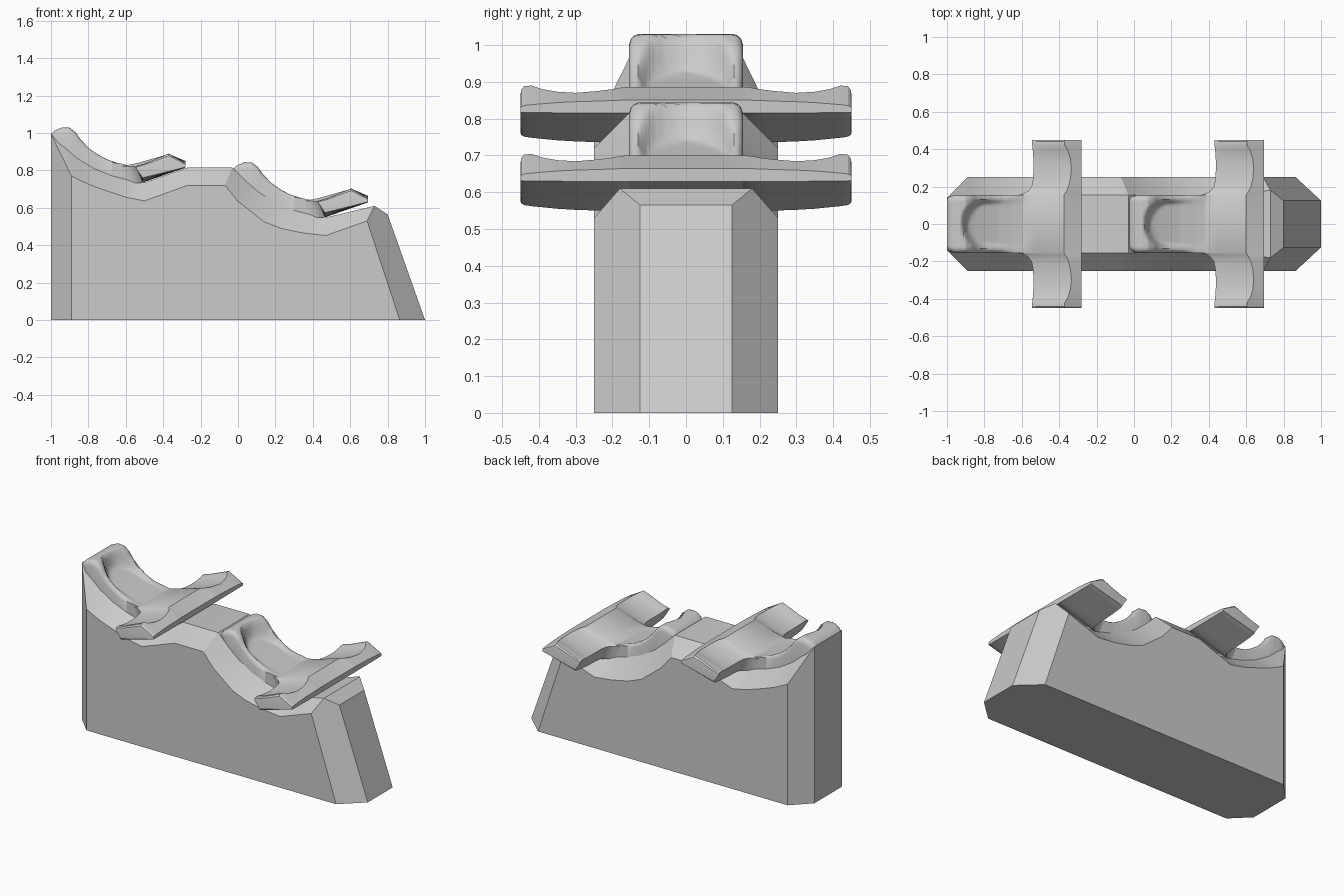
import bpy, bmesh, math

if "Cube" in bpy.data.objects:
    bpy.data.objects.remove(bpy.data.objects["Cube"])

grey = bpy.data.materials.new("grey")
grey.diffuse_color = (0.6, 0.6, 0.6, 1)
grey.use_nodes = True
grey.node_tree.nodes["Principled BSDF"].inputs["Base Color"].default_value = grey.diffuse_color


def finish(name, bm, angle):
    bmesh.ops.remove_doubles(bm, verts=bm.verts, dist=1e-5)
    bmesh.ops.recalc_face_normals(bm, faces=bm.faces)
    me = bpy.data.meshes.new(name)
    bm.to_mesh(me)
    bm.free()
    me.materials.append(grey)
    me.shade_smooth()
    me.set_sharp_from_angle(angle=math.radians(angle))
    ob = bpy.data.objects.new(name, me)
    bpy.context.collection.objects.link(ob)
    return ob


def lerp(table, x):
    for (x0, z0), (x1, z1) in zip(table, table[1:]):
        if x <= x1:
            return z0 + (z1 - z0) * max(0, (x - x0) / (x1 - x0))
    return table[-1][1]


def smooth(t):
    t = min(1, max(0, t))
    return t * t * (3 - 2 * t)


def face(bm, pts):
    bm.faces.new([bm.verts.new(p) for p in pts])


# Body: side outline, chamfer up to an inner top line, chamfered ends
OUTER = [(-.89, .77), (-.87, .76), (-.84, .745), (-.79, .722), (-.7, .69), (-.6, .657), (-.5, .637),
         (-.27, .72), (-.07, .72), (0, .635), (.06, .588), (.14, .525), (.23, .49), (.35, .465),
         (.47, .452), (.69, .53)]
INNER = [(-1, .995), (-.93, .925), (-.86, .865), (-.77, .81), (-.67, .77), (-.585, .748), (-.5, .735),
         (-.27, .815), (-.03, .815), (.045, .74), (.115, .68), (.205, .625), (.305, .585), (.39, .563),
         (.475, .55), (.73, .61)]


def build_body():
    bm = bmesh.new()
    n = len(OUTER)
    ys = [.14] + [.155] * (n - 2) + [.18]
    for s in (-1, 1):
        o = [(x, s * .25, z) for x, z in OUTER]
        i = [(x, s * y, z) for (x, z), y in zip(INNER, ys)]
        lo, hi = (-.89, s * .25, 0), (.865, s * .25, 0)
        nose, toe, heel = (.8, s * .125, .565), (1, s * .125, 0), (-1, s * .14, 0)
        face(bm, [lo, hi] + o[::-1])
        for k in range(n - 1):
            face(bm, [o[k], o[k + 1], i[k + 1], i[k]])
        face(bm, [lo, o[0], i[0], heel])
        face(bm, [hi, toe, nose, i[-1], o[-1]])
        if s < 0:
            near = i + [nose, toe, heel]
            base = [heel, lo, hi, toe]
        else:
            far = i + [nose, toe, heel]
            base += [toe, hi, lo, heel]
    loop = list(zip(near, far))
    for (a, b), (c, d) in zip(loop, loop[1:-1]):
        face(bm, [a, c, d, b])
    face(bm, [near[0], far[0], far[-1], near[-1]])
    face(bm, base)
    finish("body", bm, 28)


# Saddle stem: scooped strip with a rounded raised rim
RIM = [(-1, .995), (-.98, 1.013), (-.94, 1.03), (-.9, 1.028), (-.87, 1.005), (-.84, .965), (-.8, .925),
       (-.75, .888), (-.7, .86), (-.65, .842), (-.6, .83), (-.55, .824), (-.5, .836)]
FLOOR = [(-1, .96), (-.9, .935), (-.85, .91), (-.8, .888), (-.73, .86), (-.65, .838), (-.6, .828),
         (-.55, .823), (-.5, .835)]


def build_stem(name, dx, dz):
    bm = bmesh.new()
    half = [0, .04, .07, .09, .102, .11, .12, .13, .14, .149, .155]
    ys = [-y for y in half[:0:-1]] + half
    rows = []
    for k in range(51):
        x = -1 + .5 * k / 50
        r, f = lerp(RIM, x), lerp(FLOOR, x)
        w = lerp([(-1, .14 / .155), (-.96, 1), (0, 1)], x)
        fade = smooth((-.62 - x) / .15)
        low = r - min(.16, .005 + 1.8 * (x + 1))
        row = [(x, ys[0] * w, low)]
        for y in ys:
            # distance outside the U-shaped hollow
            d = math.hypot(min(0, x + .79), y) - .102
            z = f + (r - f) * smooth(d / .035)
            t = max(0, (abs(y) - .125) / .03)
            z -= .03 * fade * (1 - math.sqrt(max(0, 1 - t * t)))
            row.append((x, y * w, max(z, low)))
        row.append((x, ys[-1] * w, low))
        rows.append([bm.verts.new((x + dx, y, z + dz)) for x, y, z in row])
    for a, b in zip(rows, rows[1:]):
        for j in range(len(a)):
            j2 = (j + 1) % len(a)
            bm.faces.new([a[j], a[j2], b[j2], b[j]])
    bm.faces.new(rows[0])
    bm.faces.new(rows[-1])
    finish(name, bm, 45)


# Saddle wing: tilted slab lofted across y
# y, rear edge x, ridge x, ridge z, underside lift
WING = [(0, -.62, -.375, .886, 0), (.155, -.62, -.375, .886, 0), (.163, -.59, -.37, .886, 0),
        (.178, -.565, -.36, .884, 0), (.2, -.548, -.35, .88, .001), (.24, -.54, -.34, .875, .003),
        (.3, -.537, -.335, .87, .005), (.35, -.538, -.34, .873, .008), (.39, -.541, -.352, .88, .012),
        (.42, -.544, -.37, .89, .015), (.44, -.545, -.372, .888, .018), (.448, -.545, -.37, .878, .023),
        (.45, -.545, -.365, .865, .028)]


def build_wing(name, dx, dz):
    bm = bmesh.new()
    secs = [(-r[0],) + r[1:] for r in WING[:0:-1]] + WING
    rings = []
    for y, ax, bx, bz, lift in secs:
        az = .822 + .5 * (bz - .886)
        cz = .85 - .8 * lift
        mx = -.5 if ax > -.57 else -.53
        mid = az + (bz - az) * (mx - ax) / (bx - ax) - .004
        pts = [(ax, az), (mx, mid), (bx, bz), (-.28, cz), (-.28, .815 + .1 * lift),
               (min(-.51, ax + .035), .733 + lift)]
        rings.append([bm.verts.new((x + dx, y, z + dz)) for x, z in pts])
    for a, b in zip(rings, rings[1:]):
        for j in range(6):
            j2 = (j + 1) % 6
            bm.faces.new([a[j], a[j2], b[j2], b[j]])
    bm.faces.new(rings[0])
    bm.faces.new(rings[-1])
    finish(name, bm, 25)


build_body()
for label, dx, dz in (("upper", 0, 0), ("lower", .975, -.186)):
    build_stem(label + "_saddle_stem", dx, dz)
    build_wing(label + "_saddle_wing", dx, dz)
